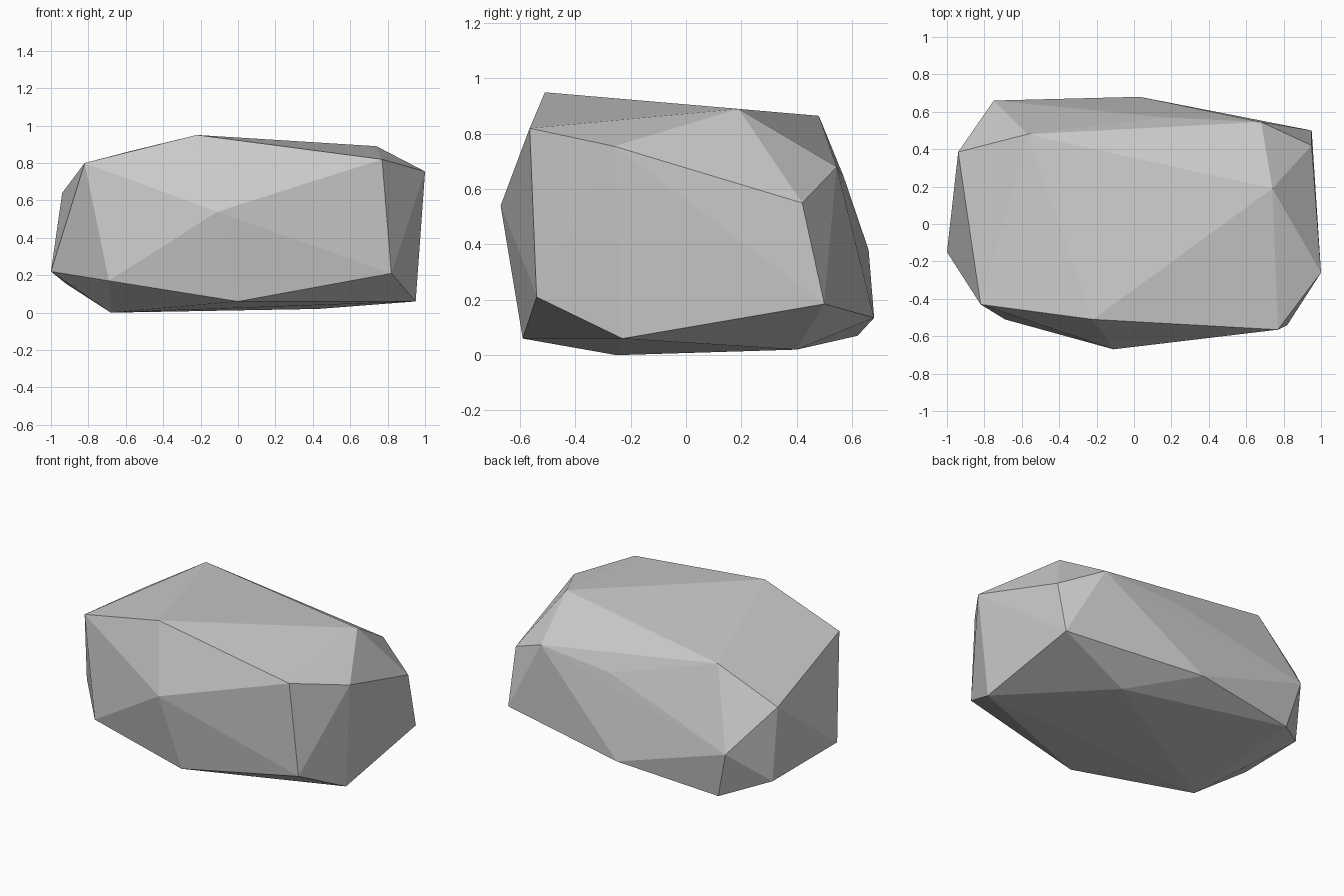
import bpy
import bmesh
from mathutils import Vector

# Remove the default cube only
default_cube = bpy.data.objects.get("Cube")
if default_cube:
    bpy.data.objects.remove(default_cube, do_unlink=True)


def make_material(name, colour):
    material = bpy.data.materials.new(name)
    material.use_nodes = True
    material.diffuse_color = colour
    shader = material.node_tree.nodes["Principled BSDF"]
    shader.inputs["Base Color"].default_value = colour
    shader.inputs["Roughness"].default_value = 0.9
    return material


# Corner points of the boulder, in hundredths, grouped by height
underside = [(-68, -25, 0), (43, 40, 2), (95, -23, 6), (0, -59, 6), (-67, 62, 7)]
lower_ring = [(82, -54, 21), (95, 50, 18.5), (3, 68, 13.5),
              (-92, 41, 15.5), (-100, -15, 22), (-69, -51, 17)]
middle_ring = [(-11, -67, 54), (95, 42, 55), (16, 57, 64.5),
               (-75, 66, 38), (-94, 38.5, 64)]
upper_ring = [(100, -26, 75.5), (68, 54.5, 68), (77, -56.5, 82), (-82, -43, 80)]
crown = [(-22, -51, 95), (74, 19, 89), (-57, 48, 86.5)]


def make_boulder(name, rings, material):
    """Wrap a flat-faced convex skin around the corner points."""
    bm = bmesh.new()
    for ring in rings:
        for corner in ring:
            bm.verts.new(Vector(corner) / 100)
    bmesh.ops.convex_hull(bm, input=bm.verts[:], use_existing_faces=False)
    bmesh.ops.recalc_face_normals(bm, faces=bm.faces[:])
    for face in bm.faces:
        face.smooth = False
    mesh = bpy.data.meshes.new(name)
    bm.to_mesh(mesh)
    bm.free()
    mesh.materials.append(material)
    boulder = bpy.data.objects.new(name, mesh)
    bpy.context.collection.objects.link(boulder)
    return boulder


# The boulder itself
stone_grey = make_material("stone grey", (0.6, 0.6, 0.6, 1.0))
make_boulder("boulder", [underside, lower_ring, middle_ring, upper_ring, crown], stone_grey)
